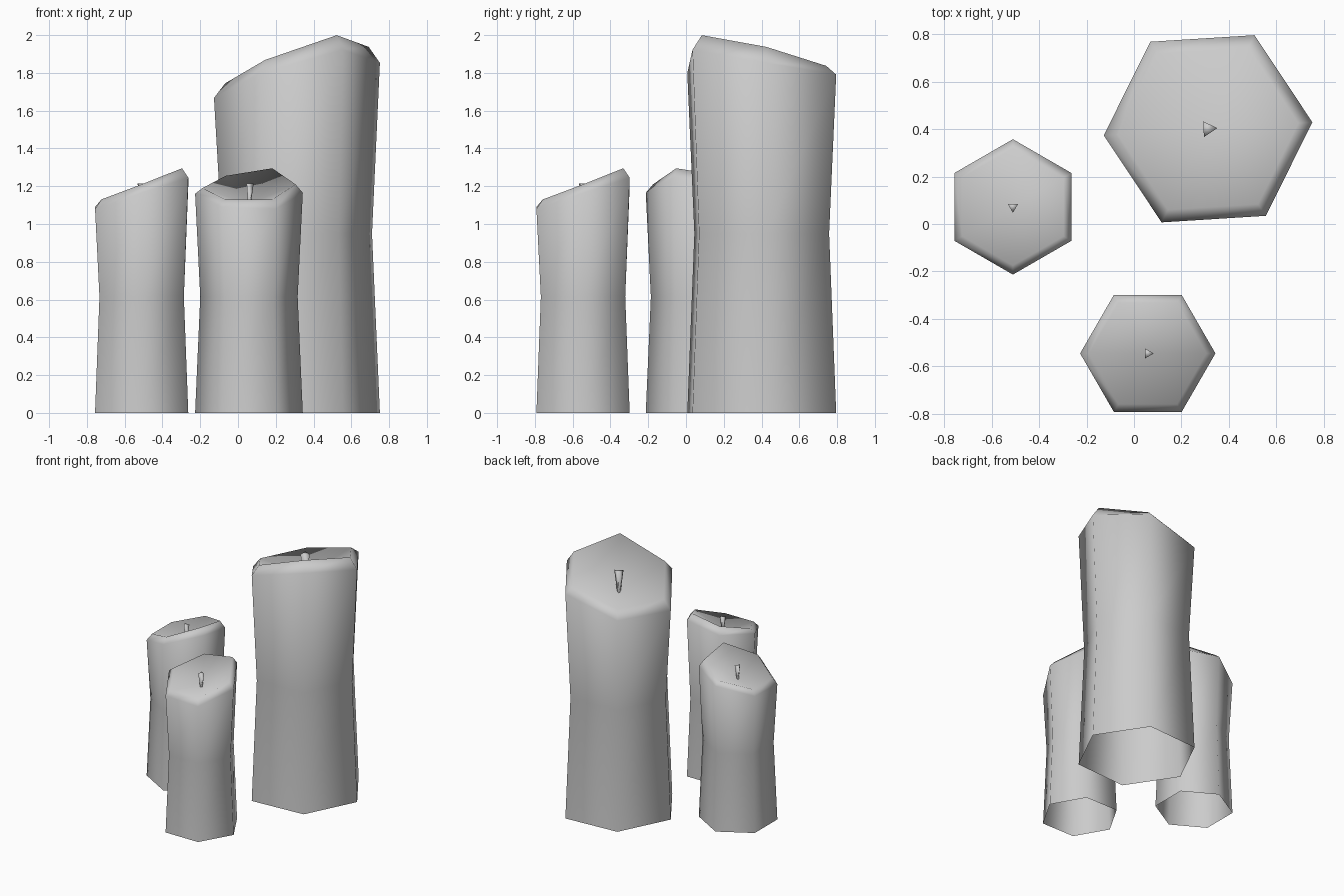
import bpy, bmesh
from math import cos, sin, radians

if "Cube" in bpy.data.objects:
    bpy.data.objects.remove(bpy.data.objects["Cube"])

R = 0.285
# shoulder and rim heights per corner (60 degree steps): the melted top is slanted
SHOULDER = [1.165, 1.245, 1.20, 1.16, 1.09, 1.08]
RIM = [1.21, 1.295, 1.255, 1.19, 1.13, 1.13]


def ring(bm, radius, heights):
    n = len(heights)
    return [bm.verts.new((radius * cos(radians(360 * i / n)),
                          radius * sin(radians(360 * i / n)), z))
            for i, z in enumerate(heights)]


def bridge(bm, a, b):
    n = len(a)
    for i in range(n):
        j = (i + 1) % n
        bm.faces.new((a[i], a[j], b[j], b[i]))


def finish(bm, name):
    mesh = bpy.data.meshes.new(name)
    for f in bm.faces:
        f.smooth = True
    bm.to_mesh(mesh)
    bm.free()
    return mesh


# wax body: open-bottomed waisted hexagon, rounded rim, dished top
bm = bmesh.new()
rings = [ring(bm, R, [0] * 6), ring(bm, R * 0.905, [0.615] * 6),
         ring(bm, R, SHOULDER), ring(bm, R * 0.865, RIM)]
for a, b in zip(rings, rings[1:]):
    bridge(bm, a, b)
centre = bm.verts.new((0, 0, 1.105))
top = rings[-1]
for i in range(6):
    bm.faces.new((top[i], top[(i + 1) % 6], centre))
wax = finish(bm, "candle_wax")

# wick: three-sided, flaring upward
bm = bmesh.new()
low, high = ring(bm, 0.008, [1.095] * 3), ring(bm, 0.025, [1.215] * 3)
bridge(bm, low, high)
bm.faces.new(high)
wick = finish(bm, "candle_wick")

# three candles: name, x, y, turn, scale
for name, x, y, turn, s in [("front", 0.058, -0.545, 0, 1),
                            ("left", -0.51, 0.072, -90, 1),
                            ("tall", 0.312, 0.401, -116.4, 1.544)]:
    for part, mesh in (("candle", wax), ("wick", wick)):
        ob = bpy.data.objects.new(f"{name}_{part}", mesh)
        ob.location = (x, y, 0)
        ob.rotation_euler.z = radians(turn)
        ob.scale = (s, s, s)
        bpy.context.collection.objects.link(ob)
